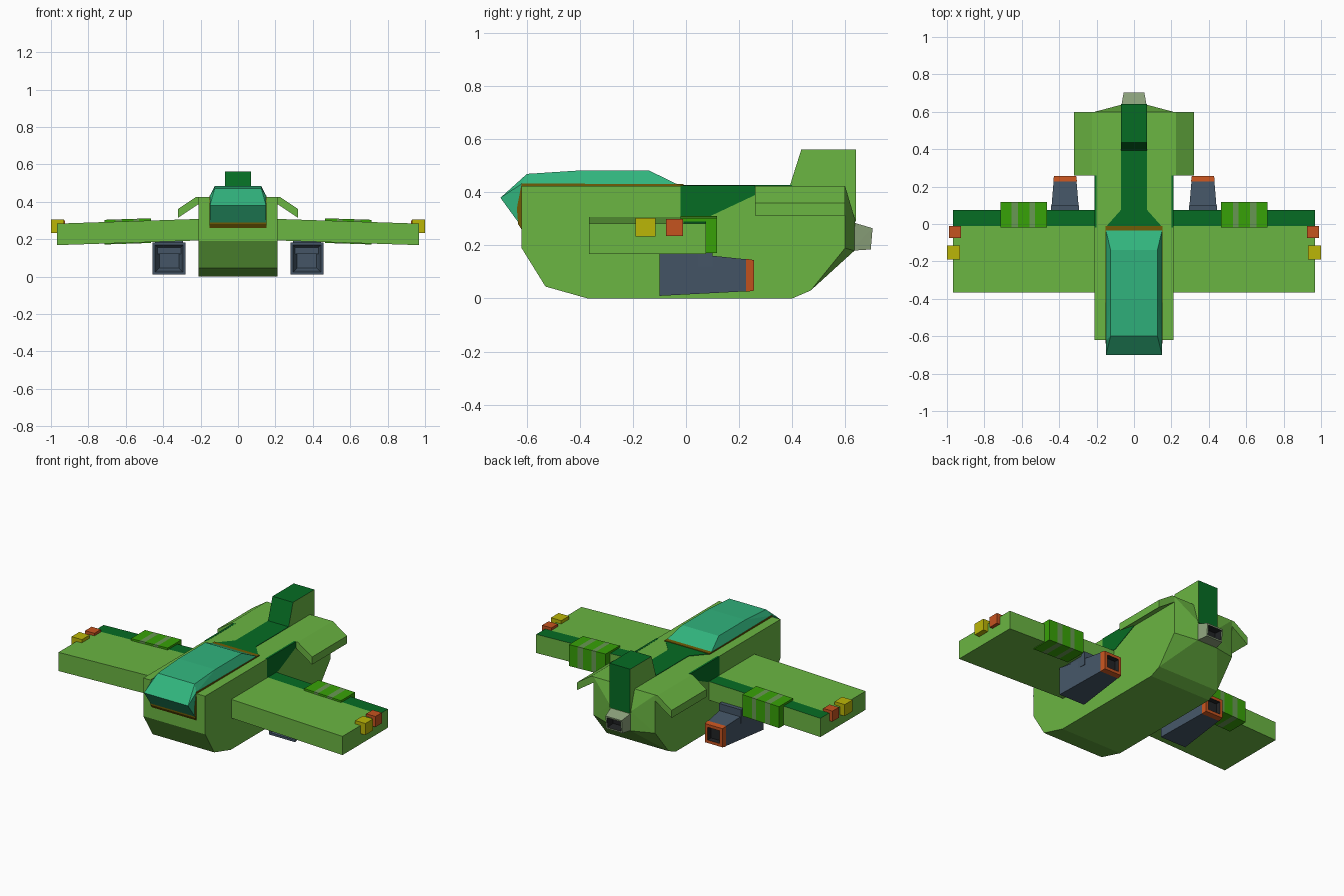
import bpy, bmesh
from mathutils import Vector

if "Cube" in bpy.data.objects:
    bpy.data.objects.remove(bpy.data.objects["Cube"])


def material(name, rgb):
    m = bpy.data.materials.new(name)
    m.diffuse_color = tuple((c / 255) ** 2.2 for c in rgb) + (1,)
    m.use_nodes = True
    m.node_tree.nodes["Principled BSDF"].inputs["Base Color"].default_value = m.diffuse_color
    return m


LIGHT = material("light_green", (106, 180, 68))
DARK = material("dark_green", (14, 108, 40))
BRIGHT = material("bright_green", (58, 160, 16))
STRIPE = material("stripe_green", (104, 150, 84))
TEAL = material("canopy_teal", (52, 178, 124))
BROWN = material("frame_brown", (112, 92, 14))
SLATE = material("slate", (70, 86, 102))
ORANGE = material("orange", (196, 84, 36))
YELLOW = material("yellow", (186, 180, 16))
GREY = material("grey_green", (138, 160, 122))
BLACK = material("dark_interior", (38, 40, 42))


def solid(name, pts, mat, paint=None, hollow=None):
    """Convex solid; paint=(material, normal test); hollow=(direction, insets, inner material)."""
    bm = bmesh.new()
    for p in pts:
        bm.verts.new(p)
    bmesh.ops.convex_hull(bm, input=bm.verts[:])
    bmesh.ops.dissolve_limit(bm, angle_limit=0.01, verts=bm.verts[:], edges=bm.edges[:])
    bmesh.ops.recalc_face_normals(bm, faces=bm.faces[:])
    bm.normal_update()
    mats = [mat]
    if paint:
        mats.append(paint[0])
        for f in bm.faces:
            f.material_index = int(paint[1](f.normal))
    if hollow:
        direction, insets, inner = hollow
        mats.append(inner)
        face = max(bm.faces, key=lambda f: f.normal.dot(Vector(direction)))
        for thick, depth in insets:
            r = bmesh.ops.inset_individual(bm, faces=[face], thickness=thick, depth=depth)
            if depth:
                for f in r["faces"] + [face]:
                    f.material_index = len(mats) - 1
    me = bpy.data.meshes.new(name)
    bm.to_mesh(me)
    bm.free()
    for m in mats:
        me.materials.append(m)
    ob = bpy.data.objects.new(name, me)
    bpy.context.collection.objects.link(ob)
    return ob


def box(x0, x1, y0, y1, z0, z1):
    return [(x, y, z) for x in (x0, x1) for y in (y0, y1) for z in (z0, z1)]


def wide(w, yz):
    return [(s * w, y, z) for s in (1, -1) for y, z in yz]


# fuselage with faceted tail
solid("fuselage",
      wide(0.21, [(-0.62, 0.425), (-0.62, 0.19), (-0.53, 0.045), (-0.37, 0), (0.40, 0),
                  (0.47, 0.03), (0.60, 0.19), (0.60, 0.425)])
      + wide(0.07, [(0.637, 0.30), (0.635, 0.18)]), LIGHT)

# canopy and its frame
solid("canopy",
      wide(0.15, [(-0.70, 0.38), (-0.62, 0.27), (-0.62, 0.432), (-0.035, 0.432)])
      + wide(0.125, [(-0.60, 0.47), (-0.40, 0.483), (-0.14, 0.483)]), TEAL)
solid("canopy_frame",
      wide(0.153, [(-0.62, 0.26), (-0.633, 0.28), (-0.638, 0.34), (-0.62, 0.434),
                   (-0.01, 0.431), (-0.01, 0.41)]), BROWN)

# dark spine on the roof
solid("spine_flare", [(s * w, y, z) for s in (1, -1) for w, y in ((0.15, -0.015), (0.07, 0.075))
                      for z in (0.41, 0.428)], DARK)
solid("spine", box(-0.07, 0.07, 0.07, 0.40, 0.41, 0.428), DARK)

# tail fin: light sides, dark edges
solid("tail_fin", wide(0.07, [(0.39, 0.42), (0.435, 0.562), (0.642, 0.562), (0.642, 0.29),
                              (0.60, 0.29)]),
      LIGHT, paint=(DARK, lambda n: abs(n.x) < 0.9))

# tail nozzle
solid("tail_nozzle", wide(0.07, [(0.62, 0.29), (0.62, 0.18)])
      + wide(0.055, [(0.704, 0.265), (0.697, 0.185)]),
      GREY, hollow=((0, 1, 0), [(0.013, 0), (0.004, -0.05)], BLACK))


def wing_block(s, x0, x1, y0, y1, grow=0.0):
    """Slab following the wing's droop, optionally thicker."""
    drop = lambda x: -0.033 * (x - 0.21)
    return [(s * x, y, z + drop(x)) for x in (x0, x1) for y in (y0, y1)
            for z in (0.193 - grow * 0.4, 0.308 + grow)]


for s, side in ((1, "right"), (-1, "left")):
    # wing with dark upper trailing flap
    solid(side + "_wing", wing_block(s, 0.18, 0.967, -0.365, -0.01), LIGHT)
    solid(side + "_flap", wing_block(s, 0.18, 0.967, -0.01, 0.075), LIGHT,
          paint=(DARK, lambda n: n.z > 0.9))

    # striped pod around the trailing edge
    cuts = [0.465, 0.53, 0.56, 0.62, 0.655, 0.715]
    for i in range(5):
        solid(f"{side}_pod_band_{i + 1}", wing_block(s, cuts[i], cuts[i + 1], -0.02, 0.117, 0.012),
              STRIPE if i % 2 else BRIGHT)

    # wing tip lights
    solid(side + "_yellow_light", box(s * 0.93, s * 1.0, -0.19, -0.115, 0.233, 0.304), YELLOW)
    solid(side + "_orange_light", box(s * 0.925, s * 0.988, -0.075, -0.012, 0.235, 0.300), ORANGE)

    # drooping tail winglet
    solid(side + "_winglet", [(s * x, y, z) for y in (0.26, 0.60)
                              for x, z in ((0.20, 0.425), (0.225, 0.425), (0.322, 0.36),
                                           (0.322, 0.313), (0.20, 0.395))], LIGHT)

    # dark panel on the fuselage side
    solid(side + "_side_panel", [(s * x, y, z) for x in (0.20, 0.2125)
                                 for y, z in ((-0.02, 0.426), (0.26, 0.426), (0.26, 0.39),
                                              (0.09, 0.31), (-0.02, 0.31))], DARK)

    # engine: tapered body, mount and hollow nozzle
    ends = lambda x0, x1, y, z0, z1: [(s * x, y, z) for x in (x0, x1) for z in (z0, z1)]
    solid(side + "_engine", ends(0.28, 0.457, -0.10, 0.01, 0.182)
          + ends(0.307, 0.43, 0.226, 0.027, 0.148), SLATE,
          hollow=((0, -1, 0), [(0.02, 0), (0.016, -0.04), (0.016, -0.02)], SLATE))
    solid(side + "_engine_mount", box(s * 0.295, s * 0.445, -0.06, 0.10, 0.12, 0.205), SLATE)
    solid(side + "_engine_nozzle", ends(0.305, 0.432, 0.226, 0.025, 0.150)
          + ends(0.309, 0.428, 0.257, 0.03, 0.145), ORANGE,
          hollow=((0, 1, 0), [(0.026, 0), (0.004, -0.028)], BLACK))
